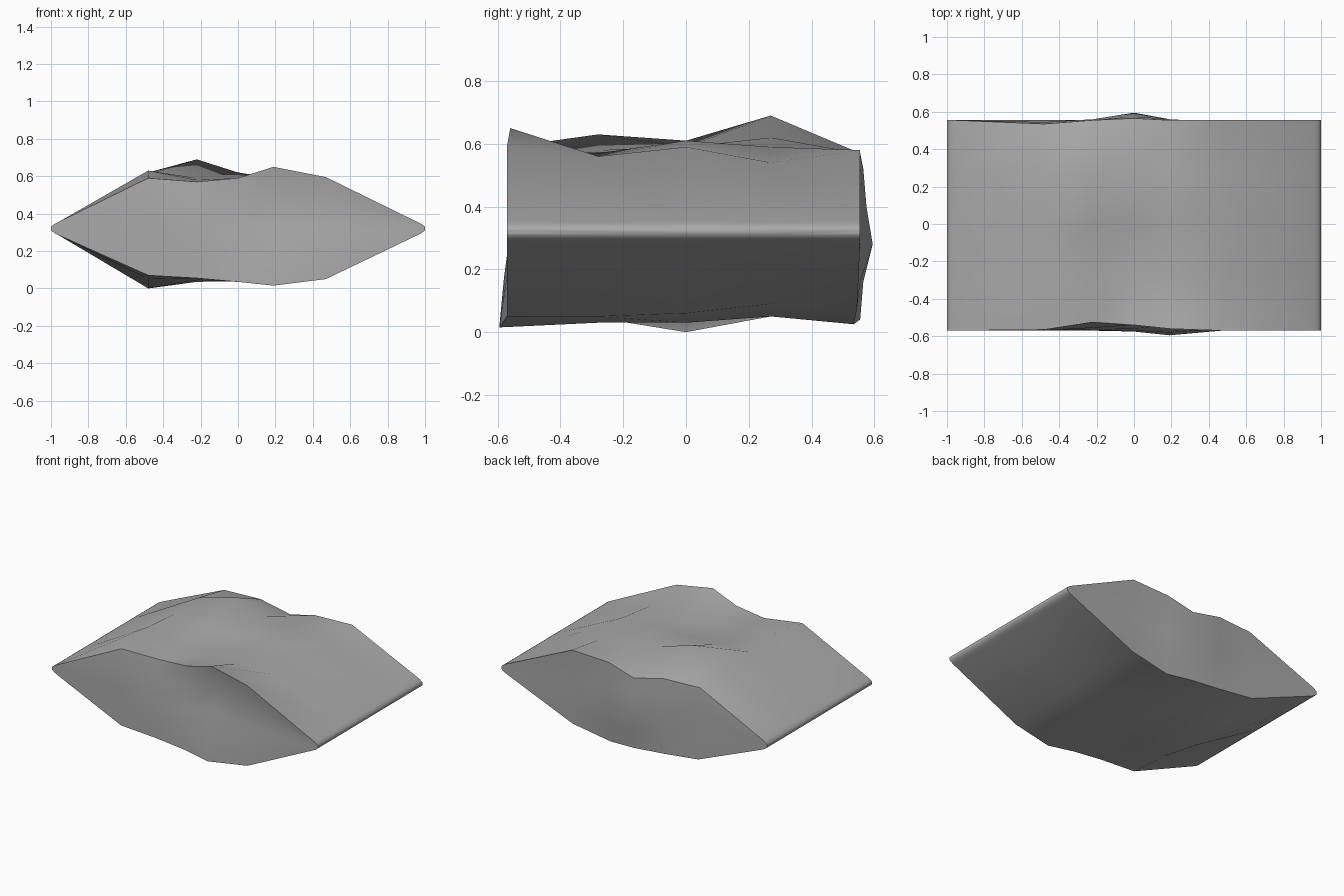
import bpy
import bmesh
import math

default_cube = bpy.data.objects.get("Cube")
if default_cube:
    bpy.data.objects.remove(default_cube, do_unlink=True)

# Overall layout of the slab
MID_Z = 0.32
FRONT_Y, BACK_Y = -0.57, 0.555
COLUMNS = (-0.48, -0.22, 0.0, 0.19, 0.47)
INNER_ROWS = (-0.28, 0.0, 0.27)

# Lumpy heights in hundredths, one row per column, listed front to back
TOP = ((59, 63, 61, 62, 57), (57, 58, 59, 69, 57), (59, 57, 59, 62, 52),
       (65, 56, 61, 59, 57), (59.5, 56, 59, 54, 58))
BOTTOM = ((7, 5, 0, 5, 9), (5.5, 4.5, 3.5, 5, 6), (3.5, 4, 4, 5, 4),
          (1.5, 3, 3, 5, 2.5), (5, 5, 6, 9, 7.5))

# Dents (+y) and bulges (-y) of the two ends in hundredths, bottom to top
FRONT = ((0, 0, 0, 0, 0.5), (0, 0, 0.5, 1.5, 4.5), (-0.5, 0, 1, 3, 3),
         (-2.5, -1, 3, 5, 1), (0, 0, 1, 2, 0))
BACK = ((0, 0, -1, -1, -2), (0, 0, 0, 0.5, 0), (0, 1, 4, 2, 1),
        (-2, 0, 0.5, 0.5, 0), (-1, -1, -1, -1, 0))


def wall(edge_y, offsets, low, high):
    """Points up one end wall, from the bottom edge to the top edge."""
    return [(edge_y + offset / 100, low + (high - low) * step / 4)
            for step, offset in enumerate(offsets)]


def section(top, bottom, front, back):
    """Closed outline in y and z for one column."""
    front_wall = wall(FRONT_Y, front, bottom[0], top[0])
    back_wall = wall(BACK_Y, back, bottom[-1], top[-1])
    over = list(zip(INNER_ROWS, top[1:-1]))
    under = list(zip(INNER_ROWS, bottom[1:-1]))
    return front_wall + over + back_wall[::-1] + under[::-1]


def tip(half_height):
    """Thin straight section at a pinched side."""
    flat = (0,) * 5
    return section((MID_Z + half_height,) * 5, (MID_Z - half_height,) * 5, flat, flat)


def scaled(row):
    return [value / 100 for value in row]


# Sections from the right pinched side to the left one, with rounded tips
TIPS = ((1.0, 0.01), (0.98, 0.025), (0.96, 0.035))
sections = [(-x, tip(half)) for x, half in TIPS]
for x, top, bottom, front, back in zip(COLUMNS, TOP, BOTTOM, FRONT, BACK):
    sections.append((x, section(scaled(top), scaled(bottom), front, back)))
sections += [(x, tip(half)) for x, half in reversed(TIPS)]

# Loft the sections and close both sides
bm = bmesh.new()
rings = [[bm.verts.new((x, y, z)) for y, z in outline] for x, outline in sections]
for ring, following in zip(rings, rings[1:]):
    count = len(ring)
    for i in range(count):
        j = (i + 1) % count
        bm.faces.new((ring[i], ring[j], following[j], following[i]))
bm.faces.new(rings[0])
bm.faces.new(rings[-1])
bmesh.ops.recalc_face_normals(bm, faces=bm.faces)

mesh = bpy.data.meshes.new("lumpy_slab")
bm.to_mesh(mesh)
bm.free()

# Single stone grey colour
stone = bpy.data.materials.new("stone_grey")
stone.use_nodes = True
grey = (0.4, 0.4, 0.4, 1.0)
stone.diffuse_color = grey
stone.node_tree.nodes["Principled BSDF"].inputs["Base Color"].default_value = grey
mesh.materials.append(stone)

slab = bpy.data.objects.new("lumpy_slab", mesh)
bpy.context.collection.objects.link(slab)
bpy.ops.object.select_all(action="DESELECT")
slab.select_set(True)
bpy.context.view_layer.objects.active = slab
bpy.ops.object.shade_smooth_by_angle(angle=math.radians(60))
